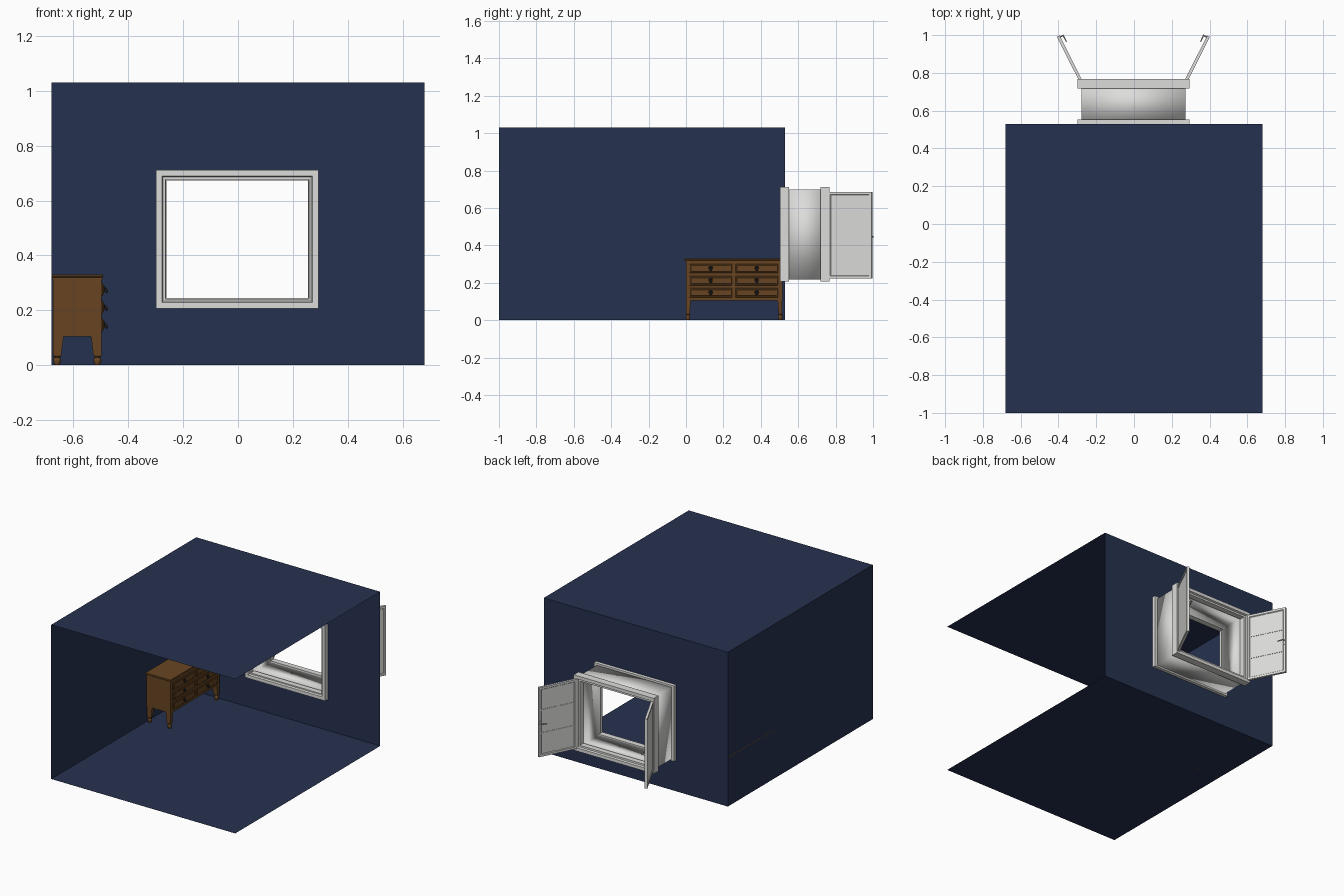
import bpy, bmesh, math
from mathutils import Matrix, Vector

if "Cube" in bpy.data.objects:
    bpy.data.objects.remove(bpy.data.objects["Cube"])


def material(name, rgb):
    m = bpy.data.materials.new(name)
    m.diffuse_color = (*rgb, 1)
    m.use_nodes = True
    m.node_tree.nodes["Principled BSDF"].inputs["Base Color"].default_value = m.diffuse_color
    return m


NAVY = material("navy wall", (0.019, 0.031, 0.080))
WHITE = material("painted white", (0.72, 0.72, 0.71))
WOOD = material("brown wood", (0.138, 0.060, 0.016))
DARK = material("dark metal", (0.018, 0.016, 0.015))


def finish(name, bm, mat, smooth=None, fix=True):
    if fix:
        bmesh.ops.recalc_face_normals(bm, faces=bm.faces[:])
    me = bpy.data.meshes.new(name)
    bm.to_mesh(me)
    bm.free()
    me.materials.append(mat)
    ob = bpy.data.objects.new(name, me)
    bpy.context.collection.objects.link(ob)
    if smooth:
        bpy.context.view_layer.objects.active = ob
        ob.select_set(True)
        bpy.ops.object.shade_smooth_by_angle(angle=math.radians(smooth))
        ob.select_set(False)
    return ob


def add_box(bm, lo, hi, bevel=0):
    lo, hi = Vector(lo), Vector(hi)
    r = bmesh.ops.create_cube(bm, size=1)
    for v in r["verts"]:
        v.co = (lo + hi) / 2 + v.co * (hi - lo)
    if bevel:
        edges = list({e for v in r["verts"] for e in v.link_edges})
        bmesh.ops.bevel(bm, geom=edges, offset=bevel, segments=1, affect='EDGES')


def add_cyl(bm, a, b, r1, r2, sides=12):
    a, b = Vector(a), Vector(b)
    d = b - a
    m = Matrix.Translation((a + b) / 2) @ d.to_track_quat('Z', 'Y').to_matrix().to_4x4()
    bmesh.ops.create_cone(bm, cap_ends=True, segments=sides, radius1=r1, radius2=r2,
                          depth=d.length, matrix=m)


def add_loops(bm, loops, closed):
    """Skin a list of equal-length point loops; closed joins last to first."""
    rings = [[bm.verts.new(p) for p in loop] for loop in loops]
    pairs = list(zip(rings, rings[1:] + rings[:1])) if closed else list(zip(rings, rings[1:]))
    n = len(rings[0])
    for p, q in pairs:
        for i in range(n):
            j = (i + 1) % n
            bm.faces.new((p[i], p[j], q[j], q[i]))
    return rings


def rect(x0, x1, z0, z1, inset, y):
    a, b, c, d = x0 + inset, x1 - inset, z0 + inset, z1 - inset
    return [(a, y, c), (b, y, c), (b, y, d), (a, y, d)]


def add_frame(bm, x0, x1, z0, z1, profile):
    """Sweep an (inset, y) profile round a rectangle."""
    add_loops(bm, [rect(x0, x1, z0, z1, i, y) for i, y in profile], True)


# Room shell: floor, ceiling and left wall as plain sheets
X, Y0, Y1, H = 0.68, -1.0, 0.53, 1.03
sheets = {
    "floor": [(-X, Y0, 0), (X, Y0, 0), (X, Y1, 0), (-X, Y1, 0)],
    "ceiling": [(-X, Y0, H), (X, Y0, H), (X, Y1, H), (-X, Y1, H)],
    "left_wall": [(-X, Y0, 0), (-X, Y0, H), (-X, Y1, H), (-X, Y1, 0)],
}
for name, pts in sheets.items():
    bm = bmesh.new()
    bm.faces.new([bm.verts.new(p) for p in pts])
    finish(name, bm, NAVY, fix=False)

# Back wall with the window opening
bm = bmesh.new()
add_loops(bm, [rect(-X, X, 0, H, 0, Y1), rect(-0.275, 0.27, 0.222, 0.695, 0, Y1)], False)
finish("back_wall", bm, NAVY, fix=False)

# Window: inside casing, deep surround and outside frame
CX = -0.003
W = (-0.296, 0.296, 0.207, 0.711)
profiles = {
    "window_inner_casing": [(0, 0.502), (0, 0.552), (0.034, 0.552), (0.034, 0.514),
                            (0.026, 0.514), (0.022, 0.502)],
    "window_outer_frame": [(0, 0.718), (0, 0.767), (0.022, 0.767), (0.026, 0.755),
                           (0.038, 0.755), (0.038, 0.718)],
}
for name, prof in profiles.items():
    bm = bmesh.new()
    add_frame(bm, *W, prof)
    finish(name, bm, WHITE).location.x = CX
bm = bmesh.new()
add_frame(bm, -0.276, 0.276, 0.218, 0.698,
          [(0, 0.535), (0, 0.74), (0.016, 0.74), (0.016, 0.535)])
surround = finish("window_surround", bm, WHITE, smooth=95)
surround.location.x = CX

# Shutters: built flat, swung open, mirrored to the other side
SW, Z0, Z1 = 0.26, 0.222, 0.686
swing = Matrix.Translation((0.281, 0.762, 0)) @ Matrix.Rotation(math.radians(63.4), 4, 'Z')


def swing_open(name, bm, smooth=None):
    bm.transform(swing)
    ob = finish(name, bm, WHITE, smooth)
    ob.location.x = CX
    ob.modifiers.new("mirror", 'MIRROR').use_mirror_merge = False


bm = bmesh.new()
add_frame(bm, 0, SW, Z0, Z1, [(0, -0.008), (0, 0.008), (0.014, 0.008), (0.018, 0.003),
                              (0.018, -0.003), (0.014, -0.008)])
swing_open("shutter_frame", bm)
bm = bmesh.new()
add_box(bm, (0.012, -0.004, Z0 + 0.012), (SW - 0.012, 0.003, Z1 - 0.012))
swing_open("shutter_panel", bm)
bm = bmesh.new()
add_box(bm, (SW / 2 - 0.004, 0.002, Z0 + 0.014), (SW / 2 + 0.004, 0.006, Z1 - 0.014))
for k in (1, 2):
    z = Z0 + (Z1 - Z0) * k / 3
    add_box(bm, (0.014, 0.002, z - 0.004), (SW - 0.014, 0.0055, z + 0.004))
swing_open("shutter_bars", bm)
bm = bmesh.new()
add_box(bm, (SW - 0.013, 0.007, 0.42), (SW - 0.003, 0.010, 0.465))
add_cyl(bm, (SW - 0.008, 0.008, 0.447), (SW - 0.008, 0.026, 0.447), 0.004, 0.004, 10)
add_cyl(bm, (SW - 0.005, 0.025, 0.447), (SW - 0.045, 0.025, 0.443), 0.004, 0.003, 10)
swing_open("shutter_handle", bm, 40)

# Dresser carcass and top
FX = -0.497
bm = bmesh.new()
add_box(bm, (-0.675, 0.0, 0.105), (FX, 0.515, 0.318))
finish("dresser_body", bm, WOOD)
bm = bmesh.new()
add_box(bm, (-0.68, -0.01, 0.320), (-0.491, 0.523, 0.331), 0.003)
add_box(bm, (-0.677, -0.004, 0.313), (-0.494, 0.519, 0.321))
finish("dresser_top", bm, WOOD)

# Dresser legs: tapered post and turned foot
legs = bmesh.new()
feet = bmesh.new()
for sx, cx in ((1, -0.675), (-1, FX)):
    for sy, cy in ((1, 0.0), (-1, 0.515)):
        loops = []
        for z, wx, wy in ((0.106, 0.038, 0.024), (0.034, 0.029, 0.019)):
            x, y = cx + sx * 0.001, cy + sy * 0.001
            loops.append([(x, y, z), (x + sx * wx, y, z),
                          (x + sx * wx, y + sy * wy, z), (x, y + sy * wy, z)])
        rings = add_loops(legs, loops, False)
        for r in rings:
            legs.faces.new(r)
        ctr = (cx + sx * 0.0155, cy + sy * 0.0105)
        foot = [(0.036, 0.010), (0.031, 0.014), (0.027, 0.010), (0.020, 0.0145),
                (0.012, 0.0135), (0.0, 0.009)]
        rings = add_loops(feet, [[(ctr[0] + r * math.cos(t * math.pi / 6),
                                   ctr[1] + 0.85 * r * math.sin(t * math.pi / 6), z)
                                  for t in range(12)] for z, r in foot], False)
        feet.faces.new(rings[0])
        feet.faces.new(rings[-1])
finish("dresser_legs", legs, WOOD)
finish("dresser_feet", feet, WOOD, 50)

# Drawer fronts with a raised field, and drop pulls
fronts = bmesh.new()
pulls = bmesh.new()
for y0 in (0.018, 0.264):
    for z0 in (0.122, 0.187, 0.252):
        y1, z1 = y0 + 0.228, z0 + 0.049
        add_box(fronts, (FX - 0.002, y0, z0), (FX + 0.005, y1, z1), 0.002)
        add_box(fronts, (FX, y0 + 0.007, z0 + 0.007), (FX + 0.008, y1 - 0.007, z1 - 0.007), 0.002)
        y, z, x = (y0 + y1) / 2, z0 + 0.028, FX + 0.007
        add_cyl(pulls, (x, y, z), (x + 0.004, y, z), 0.012, 0.009)
        add_cyl(pulls, (x + 0.003, y, z + 0.003), (x + 0.012, y, z - 0.010), 0.004, 0.005, 8)
        bmesh.ops.create_uvsphere(pulls, u_segments=10, v_segments=6, radius=0.007,
                                  matrix=Matrix.Translation((x + 0.010, y, z - 0.010)))
finish("drawer_fronts", fronts, WOOD)
finish("drawer_pulls", pulls, DARK, 45)
